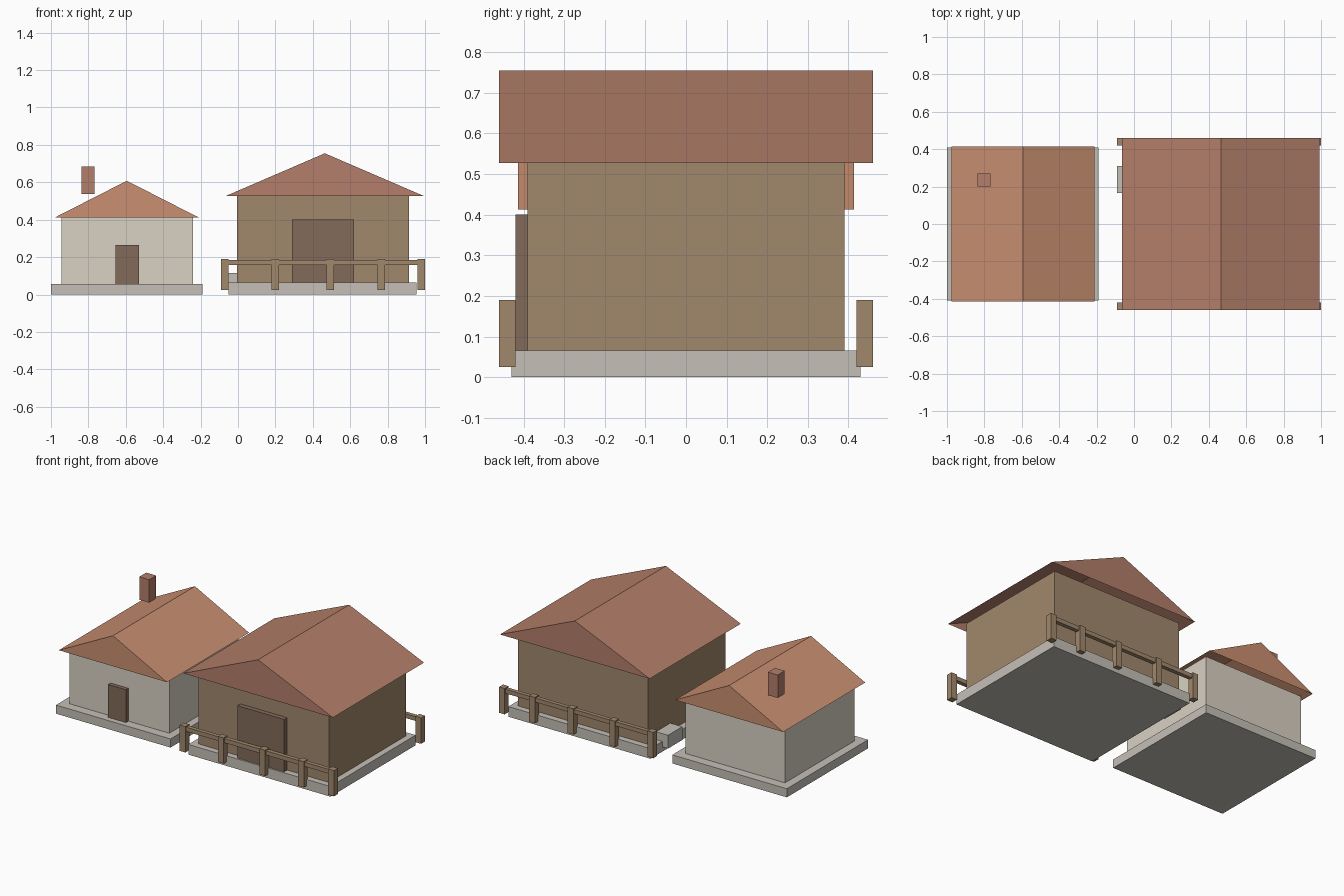
import bpy, bmesh

if "Cube" in bpy.data.objects:
    bpy.data.objects.remove(bpy.data.objects["Cube"])


def material(name, rgb):
    m = bpy.data.materials.new(name)
    m.diffuse_color = [(c / 255) ** 2.2 for c in rgb] + [1]
    m.use_nodes = True
    m.node_tree.nodes["Principled BSDF"].inputs["Base Color"].default_value = m.diffuse_color
    return m


PLASTER = material("plaster", (216, 208, 194))
TIMBER = material("timber", (160, 135, 108))
TILE = material("tile", (200, 142, 112))
DARK_TILE = material("dark_tile", (178, 126, 106))
DOOR = material("door_wood", (130, 107, 90))
STONE = material("stone", (196, 191, 182))


def add_mesh(name, bm, mat):
    bmesh.ops.recalc_face_normals(bm, faces=bm.faces)
    me = bpy.data.meshes.new(name)
    bm.to_mesh(me)
    bm.free()
    me.materials.append(mat)
    ob = bpy.data.objects.new(name, me)
    bpy.context.collection.objects.link(ob)
    return ob


def box(name, x, y, z, mat):
    """Box from (min, max) ranges along each axis."""
    bm = bmesh.new()
    bmesh.ops.create_cube(bm, size=1)
    for v in bm.verts:
        v.co = [(a + b) / 2 + c * (b - a) for c, (a, b) in zip(v.co, (x, y, z))]
    return add_mesh(name, bm, mat)


def gable_roof(name, x, y, z, mat):
    """Two slopes and two gables, open underneath."""
    bm = bmesh.new()
    profile = [(x[0], z[0]), ((x[0] + x[1]) / 2, z[1]), (x[1], z[0])]
    front, back = [[bm.verts.new((px, py, pz)) for px, pz in profile] for py in y]
    bm.faces.new(front)
    bm.faces.new(back)
    for i in range(2):
        bm.faces.new((front[i], front[i + 1], back[i + 1], back[i]))
    return add_mesh(name, bm, mat)


# Cottage
box("cottage_base", (-1, -0.19), (-0.41, 0.41), (0, 0.055), STONE)
box("cottage_walls", (-0.945, -0.24), (-0.35, 0.35), (0.055, 0.413), PLASTER)
gable_roof("cottage_roof", (-0.977, -0.212), (-0.414, 0.414), (0.413, 0.608), TILE)
box("cottage_door", (-0.655, -0.53), (-0.375, -0.34), (0.055, 0.265), DOOR)
box("cottage_chimney", (-0.838, -0.768), (0.2, 0.27), (0.538, 0.685), DARK_TILE)

# Barn
box("barn_base", (-0.05, 0.955), (-0.43, 0.43), (0, 0.065), STONE)
box("barn_walls", (-0.005, 0.915), (-0.39, 0.39), (0.065, 0.527), TIMBER)
gable_roof("barn_roof", (-0.065, 0.993), (-0.46, 0.46), (0.527, 0.755), DARK_TILE)
box("barn_door", (0.29, 0.62), (-0.42, -0.38), (0.065, 0.4), DOOR)
box("barn_side_step", (-0.09, 0.0), (0.165, 0.31), (0.03, 0.115), STONE)

# Fences in front of and behind the barn
for side, y in (("front", -0.44), ("back", 0.44)):
    for i, x in enumerate((-0.07, 0.2, 0.494, 0.767, 0.98)):
        box(f"{side}_fence_post_{i + 1}", (x - 0.02, x + 0.02),
            (y - 0.02, y + 0.02), (0.025, 0.19), TIMBER)
    box(f"{side}_fence_rail", (-0.07, 0.98), (y - 0.013, y + 0.013),
        (0.157, 0.184), TIMBER)
